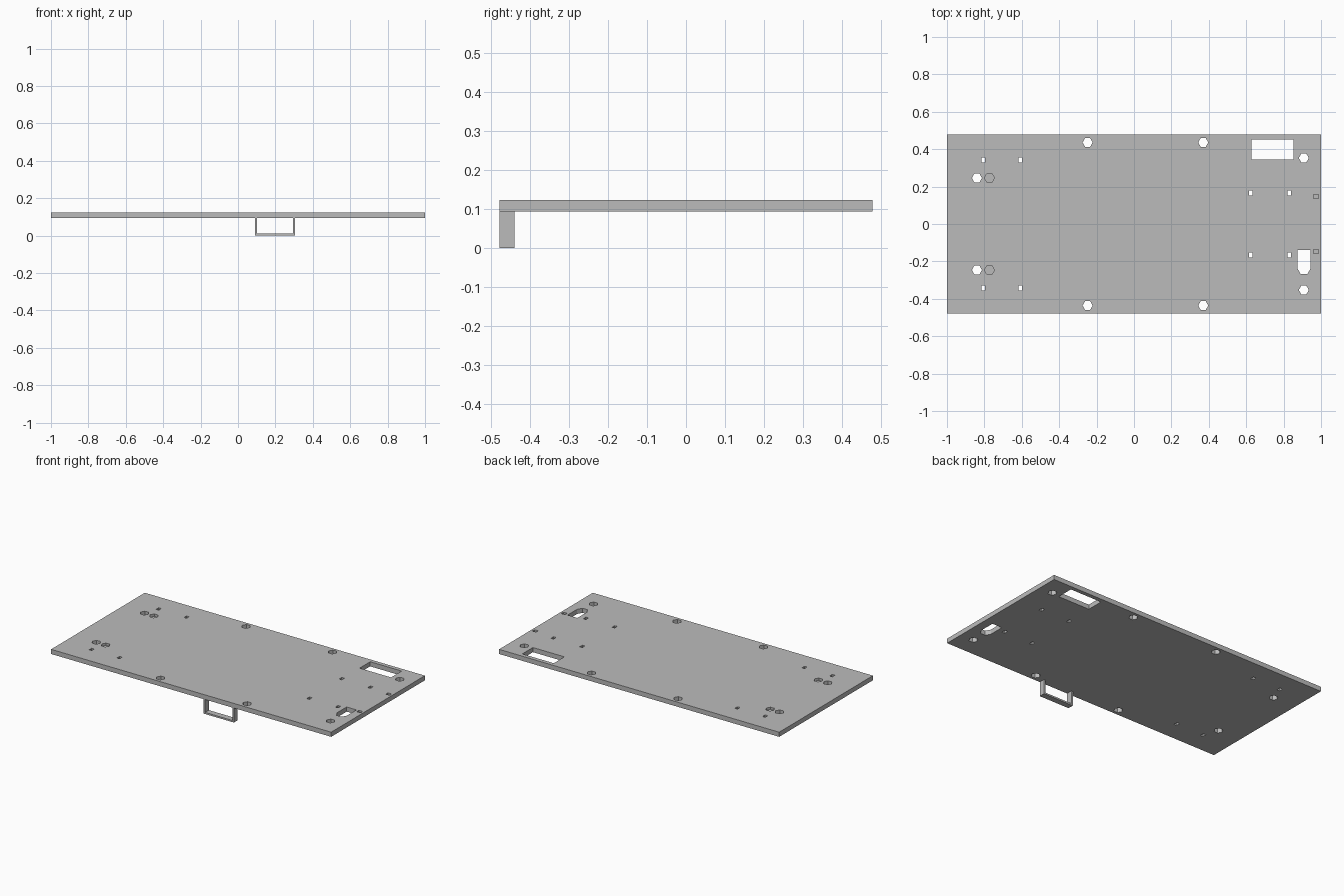
import bpy, bmesh
from math import cos, sin, pi

cube = bpy.data.objects.get("Cube")
if cube:
    bpy.data.objects.remove(cube, do_unlink=True)

BOTTOM, TOP, DEPTH = 0.0935, 0.1235, 0.478
BLIND = BOTTOM + 0.015      # floor of the shallow pockets
THROUGH = BOTTOM - 0.02

grey = bpy.data.materials.new("plain grey")
colour = (0.5, 0.5, 0.5, 1)
grey.diffuse_color = colour
grey.use_nodes = True
grey.node_tree.nodes["Principled BSDF"].inputs["Base Color"].default_value = colour


def prism(bm, outline, direction):
    """Extrude a closed outline into a solid."""
    face = bm.faces.new([bm.verts.new(p) for p in outline])
    result = bmesh.ops.extrude_face_region(bm, geom=[face])
    moved = [v for v in result["geom"] if isinstance(v, bmesh.types.BMVert)]
    bmesh.ops.translate(bm, verts=moved, vec=direction)


def finish(bm, name):
    bmesh.ops.recalc_face_normals(bm, faces=bm.faces)
    mesh = bpy.data.meshes.new(name)
    bm.to_mesh(mesh)
    bm.free()
    mesh.materials.append(grey)
    obj = bpy.data.objects.new(name, mesh)
    bpy.context.collection.objects.link(obj)
    return obj


def box(x, y, w, d):
    return [(x - w/2, y - d/2), (x + w/2, y - d/2), (x + w/2, y + d/2), (x - w/2, y + d/2)]


def hexagon(x, y, r=0.027):
    return [(x + r*cos(i*pi/3), y + r*sin(i*pi/3)) for i in range(6)]


def cut(bm, outline, floor=THROUGH):
    prism(bm, [(x, y, floor) for x, y in outline], (0, 0, TOP + 0.02 - floor))


# Base plate
bm = bmesh.new()
prism(bm, [(x, y, BOTTOM) for x, y in box(0, 0, 2, 2*DEPTH)], (0, 0, TOP - BOTTOM))
plate = finish(bm, "base_plate")

# Holes, mirrored front to back
bm = bmesh.new()
for side in (-1, 1):
    for x, y in ((-0.84, 0.246), (-0.248, 0.436), (0.37, 0.436), (0.908, 0.353)):
        cut(bm, hexagon(x, side*y))
    for x, y in ((-0.805, 0.342), (-0.607, 0.342), (0.625, 0.165), (0.83, 0.165)):
        cut(bm, box(x, side*y, 0.019, 0.027))
    cut(bm, hexagon(-0.773, side*0.246), BLIND)
    cut(bm, box(0.973, side*0.148, 0.027, 0.022), BLIND)

# Rectangular window and round-ended slot
cut(bm, box(0.74, 0.398, 0.225, 0.108))
cut(bm, [(0.874, -0.14), (0.874, -0.238), (0.8915, -0.268),
         (0.9265, -0.268), (0.944, -0.238), (0.944, -0.14)])
cutter = finish(bm, "hole_cutter")
cutter.hide_render = True

mod = plate.modifiers.new("holes", 'BOOLEAN')
mod.operation, mod.solver, mod.object = 'DIFFERENCE', 'EXACT', cutter
bpy.context.view_layer.objects.active = plate
bpy.ops.object.modifier_apply(modifier=mod.name)
bpy.data.objects.remove(cutter, do_unlink=True)

# U-shaped loop hanging under the front edge
bm = bmesh.new()
left, right, wall = 0.09, 0.305, 0.0107
profile = [(left, BOTTOM), (left, 0), (right, 0), (right, BOTTOM),
           (right - wall, BOTTOM), (right - wall, wall),
           (left + wall, wall), (left + wall, BOTTOM)]
prism(bm, [(x, -DEPTH, z) for x, z in profile], (0, 0.038, 0))
finish(bm, "hanging_loop")
